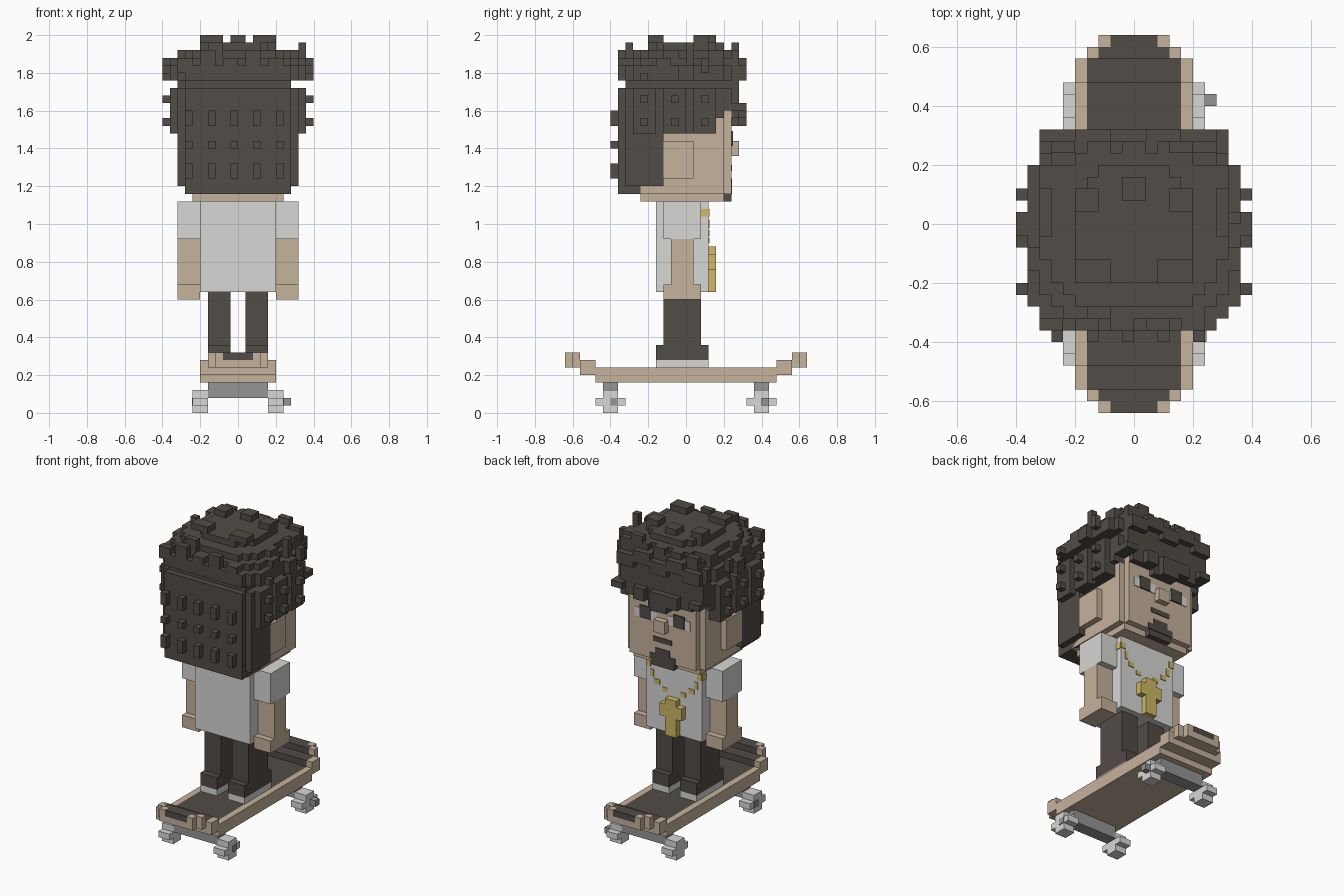
import bpy
import bmesh

UNIT = 0.04      # size of one voxel; all boxes below are in voxels
THIN = 0.12      # thickness of painted plates, in voxels

cube = bpy.data.objects.get("Cube")
if cube:
    bpy.data.objects.remove(cube, do_unlink=True)


def material(name, r, g, b):
    mat = bpy.data.materials.new(name)
    mat.use_nodes = True
    mat.diffuse_color = (r, g, b, 1)
    shader = mat.node_tree.nodes["Principled BSDF"]
    shader.inputs["Base Color"].default_value = (r, g, b, 1)
    return mat


charcoal = material("charcoal", .083, .072, .063)
skin = material("tan", .565, .445, .335)
light = material("light_grey", .68, .68, .67)
steel = material("steel_grey", .3, .3, .3)
gold = material("gold", .62, .48, .13)


def mirror_x(boxes):
    return boxes + [(-b, -a, *rest) for a, b, *rest in boxes]


def mirror_y(boxes):
    return boxes + [(a, b, -d, -c, *rest) for a, b, c, d, *rest in boxes]


def build(name, mat, boxes):
    """Make one object from boxes (x0, x1, y0, y1, z0, z1)."""
    bm = bmesh.new()
    for x0, x1, y0, y1, z0, z1 in boxes:
        verts = bmesh.ops.create_cube(bm, size=1)["verts"]
        for v in verts:
            v.co.x = UNIT * (x1 if v.co.x > 0 else x0)
            v.co.y = UNIT * (y1 if v.co.y > 0 else y0)
            v.co.z = UNIT * (z1 if v.co.z > 0 else z0)
    mesh = bpy.data.meshes.new(name)
    bm.to_mesh(mesh)
    bm.free()
    mesh.materials.append(mat)
    obj = bpy.data.objects.new(name, mesh)
    bpy.context.collection.objects.link(obj)
    return obj


def rounded(hx, y0, y1, z0, z1):
    """A slab with stepped corners."""
    return [(-hx, hx, y0 + 2, y1 - 2, z0, z1),
            (-hx + 1, hx - 1, y0 + 1, y1 - 1, z0, z1),
            (-hx + 2, hx - 2, y0, y1, z0, z1)]


# Skateboard deck with edging, upturned ends and a flush dark grip
build("deck", skin, [(-5, 5, -12, 12, 4, 5)] + mirror_y([
    (-5, 5, 12, 14, 5, 6), (-4, 4, 14, 15, 6, 7), (-3, 3, 15, 16, 6, 7)]))
build("deck_rim", skin, mirror_x([(4, 5, -12, 12, 5, 6)] + mirror_y([
    (4, 5, 12, 14, 6, 7), (3, 4, 14, 15, 7, 8), (2, 3, 15, 16, 7, 8)])))
build("grip_tape", charcoal, [(-4, 4, -12, 12, 5, 6)] + mirror_y([
    (-4, 4, 12, 14, 6, 7), (-3, 3, 14, 15, 7, 8), (-2, 2, 15, 16, 7, 8)]))

# Trucks and wheels
build("trucks", steel, mirror_y([(-4, 4, 9, 11, 2, 4)]))
build("wheels", light, mirror_x(mirror_y([
    (4, 6, 9, 11, 0, 3), (4, 6, 8, 12, 1, 2)])))
build("wheel_hubs", steel, [(6, 7, 10, 11, 1, 2)] + mirror_x([
    (6, 6 + THIN, -10, -9, 1, 2)]))

# Legs and shoes
build("trousers", charcoal, mirror_x([
    (1, 4, -3, 2, 7, 16), (1, 4, -4, 3, 7, 9)]))
build("shoes", light, mirror_x([(1, 4, -4, 3, 6, 7)]))

# Shirt, sleeves, arms and hands
build("shirt", light, [(-5, 5, -4, 3, 16, 28)])
build("sleeves", light, mirror_x([(5, 8, -3, 2, 23, 28)]))
build("arms", skin, mirror_x([(5, 8, -2, 1, 17, 23)]))
build("hands", skin, mirror_x([(5, 8, -3, 2, 15, 17)]))

# Chain drawn as separate flat links curving down to the pendant
links = [(x, x + w, 3, 3 + THIN, z, z + h) for x, w, z, h in (
    (4.2, .8, 26, 1), (3.7, .6, 24.4, 1.2), (2.6, 1, 23.4, .8),
    (1.2, .9, 22.5, .7))]
links.append((5, 5 + THIN, 2, 3, 26, 27))
build("chain", gold, mirror_x(links))
build("pendant", gold, [(-1, 1, 3, 4, 16, 22), (-2, 2, 3, 4, 19, 21)])

# Head and face
build("head", skin, [(-7, 7, -6, 5, 29, 43), (-6, 6, 5, 6, 29, 43),
                     (-6, 6, -6, 5, 28, 29)])
build("ears", skin, mirror_x([(7, 8, -3, 1, 31, 36)]))
build("nose", skin, [(-1, 1, 6, 7, 34, 36)])
build("eye_whites", light, mirror_x([(1, 5, 6, 6 + THIN, 35.3, 36.8)]))
build("pupils", charcoal, mirror_x([(2, 4, 6, 6 + 2 * THIN, 35.3, 37.3)]))
build("mouth", charcoal, [(-1.7, 1.7, 6, 6 + THIN, 32, 32.8)])
build("goatee", charcoal, [(-2, 2, 5, 6, 28, 29),
                           (-2.3, 2.3, 6, 6 + THIN, 29, 30),
                           (-1.3, 1.3, 6, 6 + THIN, 30, 31)])

# Hair: back and side mass
build("hair_back", charcoal, [(-8, 8, -8, -3, 30, 43), (-7, 7, -9, -8, 29, 43),
                              (-7, 7, -8, -4, 29, 30)])
build("hair_sides", charcoal, mirror_x([
    (6, 8, -3, 4, 37, 43), (6, 8, 4, 5, 39, 43), (6, 8, 5, 6, 40, 43)]
    + [(8, 9, y, y + 3, 37, 43) for y in (-7, -3, 1)]))

# Hair: uneven fringe, hanging lowest at the middle of the forehead
build("fringe", charcoal, [(-8, 7, 5, 7, 40, 44)] + [
    (x, x + w, 6, depth, low, 41) for x, w, depth, low in (
        (-8, 2, 8, 40), (-6, 2, 7, 39), (-4, 2, 8, 39), (-2, 3, 8, 38),
        (1, 1, 7, 38), (2, 2, 8, 39), (4, 2, 7, 39), (6, 2, 8, 40))])

# Hair: crown in stepped layers
build("hair_crown", charcoal, [(-7, 7, -8, 6, 42, 45)]
      + rounded(9, -9, 7, 44, 46) + rounded(8, -8, 7, 46, 47)
      + rounded(7, -7, 6, 47, 48) + rounded(5, -5, 5, 48, 49))

# Hair: rows of curls on the back and sides
curls = []
for x in range(-7, 6, 3):
    for bottom, top in ((31, 33), (35, 36), (38, 40)):
        curls.append((x, x + 1, -10, -9, bottom, top))
for y in (-6, -2, 2):
    for z in (38, 41):
        curls += mirror_x([(9, 10, y, y + 1, z, z + 1)])
build("hair_curls", charcoal, curls)

# Hair: loose tufts around and on top of the crown
tufts = mirror_x([(9, 10, 2, 3, 45, 47), (9, 10, -1, 1, 44, 46),
                  (9, 10, -6, -5, 44, 45), (8, 9, -4, -2, 45, 47),
                  (7, 8, -3, -1, 47, 48), (6, 8, 3, 5, 46, 48),
                  (2, 5, -5, -3, 49, 50), (3, 5, 1, 3, 49, 50)])
tufts += [(-1, 1, 2, 4, 49, 50), (8, 9, 0, 1, 46, 49),
          (-4, -2, -8, -7, 47, 49), (3, 5, 6, 7, 47, 49)]
for step, x in enumerate(range(-8, 7, 3)):
    lift = step % 2
    tufts.append((x, x + 3, 7, 8, 44 + lift, 46 + lift))
    tufts.append((x, x + 2, -9, -8, 45 + lift, 47 + lift))
    tufts.append((x + 1, x + 3, 6, 7, 46, 48))
build("hair_tufts", charcoal, tufts)
